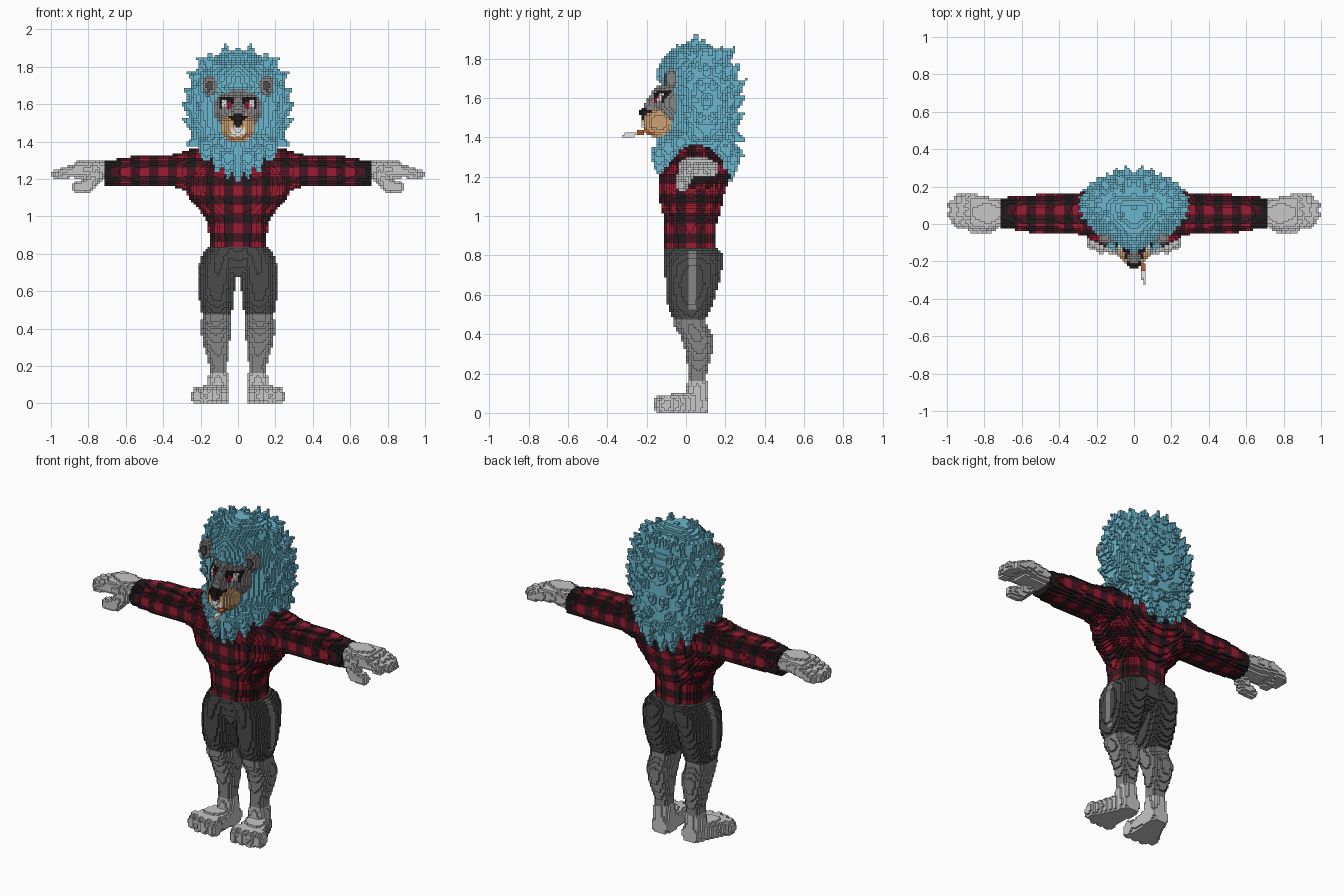
import bpy, math, random
from mathutils import Vector

if "Cube" in bpy.data.objects:
    bpy.data.objects.remove(bpy.data.objects["Cube"])

random.seed(4)
S = 0.0125                      # voxel size
COLOURS = {
    "mane_blue": (0.15, 0.47, 0.61), "light_grey": (0.58, 0.57, 0.58),
    "mid_grey": (0.24, 0.24, 0.24), "charcoal": (0.07, 0.07, 0.07),
    "red": (0.34, 0.012, 0.032), "maroon": (0.07, 0.008, 0.016),
    "black": (0.014, 0.011, 0.012), "tan": (0.61, 0.36, 0.17),
    "white": (0.85, 0.85, 0.85), "orange": (0.5, 0.13, 0.03)}
mats = {}
for name, c in COLOURS.items():
    mats[name] = bpy.data.materials.new(name)
    mats[name].diffuse_color = (*c, 1)

cells = {}                      # (i, j, k) -> [part, colour]


def fill(part, colour, lo, hi, inside, mirror=False):
    a = [math.floor(v / S) for v in lo]
    b = [math.ceil(v / S) for v in hi]
    for i in range(a[0], b[0] + 1):
        for j in range(a[1], b[1] + 1):
            for k in range(max(0, a[2]), b[2] + 1):
                if inside(((i + .5) * S, (j + .5) * S, (k + .5) * S)):
                    cells[i, j, k] = [part, colour]
                    if mirror:
                        cells[-1 - i, j, k] = [part, colour]


def blob(part, colour, c, r, mirror=False):
    fill(part, colour, [p - q for p, q in zip(c, r)], [p + q for p, q in zip(c, r)],
         lambda p: sum(((p[n] - c[n]) / r[n]) ** 2 for n in range(3)) <= 1, mirror)


def cone(part, colour, p0, r0, p1, r1, mirror=False):
    p0, p1 = Vector(p0), Vector(p1)
    d = p1 - p0
    dd, m = d.dot(d), max(r0, r1)

    def inside(p):
        q = Vector(p) - p0
        t = min(1, max(0, q.dot(d) / dd))
        return (q - d * t).length <= r0 + (r1 - r0) * t
    fill(part, colour, [min(u, v) - m for u, v in zip(p0, p1)],
         [max(u, v) + m for u, v in zip(p0, p1)], inside, mirror)


def interp(rows, t):
    if not rows[0][0] <= t <= rows[-1][0]:
        return None
    for a, b in zip(rows, rows[1:]):
        if t <= b[0]:
            f = (t - a[0]) / (b[0] - a[0])
            return [u + (v - u) * f for u, v in zip(a[1:], b[1:])]


def loft(part, colour, axis, rows, mirror=False, power=2.3):
    """rows: (position on axis, centre u, radius u, centre v, radius v)"""
    u, v = [n for n in range(3) if n != axis]
    lo, hi = [0] * 3, [0] * 3
    lo[axis], hi[axis] = rows[0][0], rows[-1][0]
    lo[u], hi[u] = min(r[1] - r[2] for r in rows), max(r[1] + r[2] for r in rows)
    lo[v], hi[v] = min(r[3] - r[4] for r in rows), max(r[3] + r[4] for r in rows)

    def inside(p):
        r = interp(rows, p[axis])
        return r and (abs(p[u] - r[0]) / r[1]) ** power + (abs(p[v] - r[2]) / r[3]) ** power <= 1
    fill(part, colour, lo, hi, inside, mirror)


def paint(part, rule):
    for (i, j, k), cell in cells.items():
        if cell[0] == part:
            cell[1] = rule((i + .5) * S, (j + .5) * S, (k + .5) * S) or cell[1]


# Lower legs
loft("lower_legs", "mid_grey", 2, [
    (.10, .105, .05, .055, .048), (.2, .105, .047, .06, .046), (.3, .115, .066, .066, .066),
    (.38, .118, .08, .058, .08), (.45, .118, .076, .02, .085), (.52, .115, .07, .02, .08)], True)
# Feet, ankles and toes
loft("feet", "light_grey", 2, [(0, .105, .055, .05, .06), (.1, .105, .055, .055, .055),
                               (.16, .105, .05, .058, .05)], True)
loft("feet", "light_grey", 1, [(-.13, .15, .09, .035, .045), (-.05, .138, .085, .04, .06),
                               (.05, .108, .062, .05, .06), (.11, .1, .045, .04, .045)], True, 2.8)
for x, y in ((.075, -.118), (.124, -.122), (.174, -.115), (.218, -.098)):
    blob("feet", "light_grey", (x, y, .04), (.031, .043, .052), True)
# Shorts with side stripe
loft("shorts", "charcoal", 2, [
    (.48, .113, .078, .02, .085), (.55, .115, .092, .02, .115), (.65, .115, .1, .03, .135),
    (.75, .105, .102, .04, .148), (.8, .09, .1, .04, .15), (.84, .06, .095, .02, .132)], True)
loft("shorts", "charcoal", 2, [(.68, 0, .05, .03, .1), (.75, 0, .15, .04, .13),
                               (.84, 0, .156, .02, .132)])
paint("shorts", lambda x, y, z: "mid_grey" if abs(y - .03) < .02 and .52 < z < .82
      and abs(x) > .14 else None)
# Shirt body and sleeves
loft("shirt", "red", 2, [
    (.84, 0, .155, .02, .132), (.95, 0, .157, .017, .135), (1.0, 0, .18, .027, .143),
    (1.05, 0, .22, .027, .155), (1.1, 0, .262, .025, .165), (1.2, 0, .3, .042, .18),
    (1.28, 0, .28, .06, .15), (1.33, 0, .23, .067, .105), (1.365, 0, .14, .07, .06)])
loft("sleeves", "red", 0, [
    (.16, .055, .12, 1.245, .11), (.25, .055, .12, 1.245, .115), (.34, .055, .105, 1.245, .088),
    (.44, .055, .105, 1.24, .08), (.55, .055, .1, 1.24, .082), (.71, .06, .08, 1.23, .066)], True)


def light_band(v, centre):
    return (v - centre + .025) % .1 < .05


def plaid(u, z):
    return ("black", "maroon", "red")[light_band(*u) + light_band(z, 1.235)]


paint("shirt", lambda x, y, z: plaid(
    (y, .03) if abs(x) / .2 > abs(y - .03) / .13 else (x, 0), z))
paint("sleeves", lambda x, y, z: "black" if abs(x) > .67 else plaid(
    (abs(x), 0), 1.235 + y - .07 if abs(z - 1.24) / .085 > abs(y - .055) / .1 else z))
# Hands
loft("hands", "light_grey", 0, [(.71, .06, .07, 1.247, .048), (.78, .055, .09, 1.252, .05),
                                (.88, .065, .092, 1.247, .045)], True)
for y, x in ((.008, .945), (.053, .972), (.097, .97), (.132, .94)):
    cone("hands", "light_grey", (.86, y, 1.25), .032, (x, y, 1.222), .027, True)
cone("hands", "light_grey", (.76, .0, 1.22), .04, (.805, -.018, 1.165), .036, True)
cone("hands", "light_grey", (.805, -.018, 1.165), .036, (.86, -.022, 1.155), .028, True)

# Mane: teardrop slices (z, half width, front y, back y)
MANE = [(1.18, .02, -.155, .245), (1.25, .10, -.16, .25), (1.3, .165, -.16, .25),
        (1.35, .2, -.158, .255), (1.41, .235, -.15, .255), (1.44, .25, -.1, .257),
        (1.5, .265, -.1, .26), (1.6, .272, -.1, .27), (1.65, .265, -.11, .268),
        (1.69, .25, -.155, .262), (1.75, .22, -.15, .24), (1.8, .185, -.125, .205),
        (1.85, .14, -.07, .15), (1.885, .07, 0, .1)]


def in_mane(p):
    r = interp(MANE, p[2])
    if not r:
        return False
    w, yf, yb = r
    if p[1] > .1:
        t = (p[1] - .1) / (yb - .1)
        return t <= 1 and abs(p[0]) <= w * (1 - t ** 2.6) ** .6 if t <= 1 else False
    t = (.1 - p[1]) / (.1 - yf)
    return t <= 1 and abs(p[0]) <= w * (1 - t ** 2.2)


fill("mane", "mane_blue", (-.3, -.17, 1.18), (.3, .29, 1.9), in_mane)
# Rows of tufts round the sides and back
for n in range(7):
    z = 1.33 + n * .078
    w, yf, yb = interp(MANE, z)
    for k in range(6):
        a = math.radians(8 + 23 * k + (n % 2) * 11)
        sx, cy = math.sin(a), math.cos(a)
        base = Vector((w * sx * .88, .1 + (yb - .1) * cy * .85 if cy > 0 else .1 + .12 * cy, z))
        out = Vector((sx, cy, .35 + .1 * n if z > 1.45 else -.3)).normalized()
        cone("mane", "mane_blue", base, .045, base + out * random.uniform(.062, .078), .008, True)
# Crown tufts, then hanging locks
for x, y, z in ((.07, .05, 1.915), (0, .09, 1.9), (.15, .06, 1.865), (.06, .18, 1.85),
                (.21, .06, 1.81), (.13, -.03, 1.83), (.04, -.04, 1.865)):
    cone("mane", "mane_blue", (x * .85, y * .9, z - .08), .045, (x, y, z), .009, True)
for x, y, z in ((.17, -.03, 1.27), (.11, -.09, 1.245), (.055, -.135, 1.215),
                (.15, .2, 1.25), (.075, .235, 1.2)):
    cone("mane", "mane_blue", (x, y, z + .1), .045, (x, y, z), .012, True)

# Face, ears and nose bridge
blob("face", "mid_grey", (0, -.03, 1.575), (.13, .138, .125))
cone("face", "mid_grey", (0, -.125, 1.625), .04, (0, -.18, 1.555), .036)
blob("ears", "mid_grey", (.152, -.075, 1.697), (.04, .034, .055), True)
blob("ears", "charcoal", (.152, -.102, 1.695), (.02, .012, .03), True)


def eyes(x, y, z):
    x = abs(x)
    if y < -.05 and .57 < z - 1 < .637 and .03 < x < .105:
        if .065 < x < .09 and 1.585 < z < 1.62:
            return "white"
        if .038 < x < .065 and z < 1.61:
            return "red"
        if z > 1.595 or x > .09:
            return "black"


paint("face", eyes)
# Muzzle with teeth and mouth line, then nose
blob("muzzle", "tan", (0, -.135, 1.478), (.092, .088, .083))


def mouth(x, y, z):
    x = abs(x)
    if y < -.16:
        if z > 1.475 and x < .035 * (z - 1.465) / .05:
            return "black" if z < 1.54 else "mid_grey"
        if x < .035 and 1.43 < z < 1.47:
            return "white"
        if x < .055 and 1.415 < z < 1.43:
            return "orange"


paint("muzzle", mouth)
blob("nose", "black", (0, -.21, 1.527), (.036, .027, .026))
# Smoking stick
cone("rolled_stick", "white", (.042, -.2, 1.434), .0125, (.056, -.308, 1.407), .0115)
paint("rolled_stick", lambda x, y, z: "orange" if y > -.245 else None)

# Turn the exposed voxel sides into one mesh per part
SIDES = {}
for ax in range(3):
    for s in (0, 1):
        ring = []
        for p, q in ((0, 0), (1, 0), (1, 1), (0, 1)):
            c = [0, 0, 0]
            c[ax], c[(ax + 1) % 3], c[(ax + 2) % 3] = s, p, q
            ring.append(tuple(c))
        step = [0, 0, 0]
        step[ax] = 2 * s - 1
        SIDES[tuple(step)] = ring if s else ring[::-1]
parts = {}
for (i, j, k), (part, colour) in cells.items():
    verts, faces, cols = parts.setdefault(part, ({}, [], []))
    for (a, b, c), ring in SIDES.items():
        if (i + a, j + b, k + c) not in cells:
            faces.append([verts.setdefault((i + u, j + v, k + w), len(verts)) for u, v, w in ring])
            cols.append(colour)
for part, (verts, faces, cols) in parts.items():
    mesh = bpy.data.meshes.new(part)
    mesh.from_pydata([(x * S, y * S, z * S) for x, y, z in verts], [], faces)
    used = sorted(set(cols))
    for c in used:
        mesh.materials.append(mats[c])
    mesh.polygons.foreach_set("material_index", [used.index(c) for c in cols])
    mesh.update()
    bpy.context.collection.objects.link(bpy.data.objects.new(part, mesh))

for m in bpy.data.materials:
    if m.users and not m.is_grease_pencil:
        m.use_nodes = True
        m.node_tree.nodes["Principled BSDF"].inputs["Base Color"].default_value = m.diffuse_color
